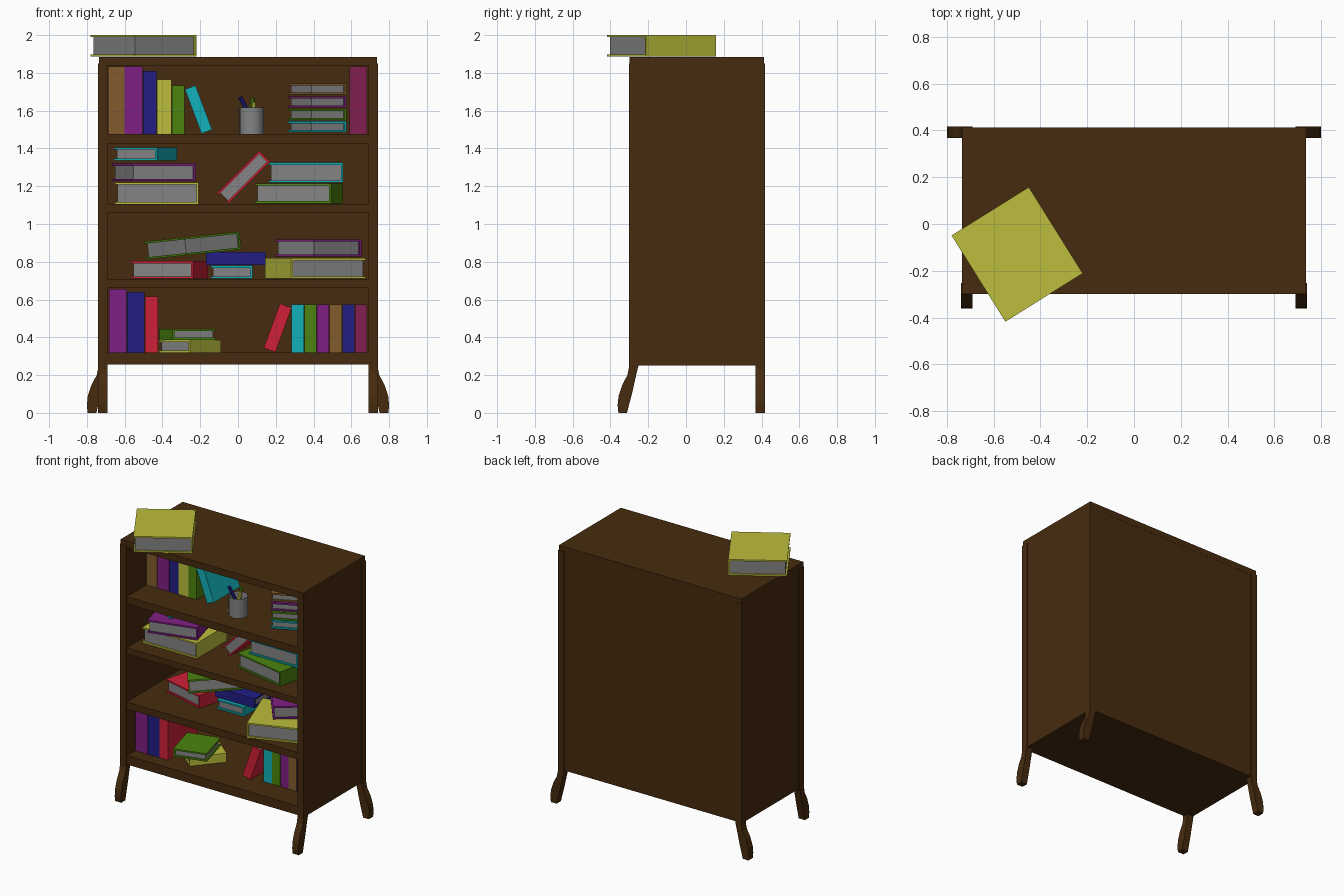
import bpy, bmesh
from math import radians
from mathutils import Matrix, Vector

if "Cube" in bpy.data.objects:
    bpy.data.objects.remove(bpy.data.objects["Cube"], do_unlink=True)


def material(name, r, g, b):
    m = bpy.data.materials.new(name)
    m.use_nodes = True
    m.diffuse_color = (r, g, b, 1)
    for n in m.node_tree.nodes:
        if n.type == 'BSDF_PRINCIPLED':
            n.inputs["Base Color"].default_value = (r, g, b, 1)
    return m


wood = material("dark_wood", .062, .024, .0045)
grey = material("paper_grey", .23, .23, .235)
tan = material("tan", .223, .107, .026)
purple = material("purple", .212, .014, .227)
navy = material("navy", .016, .013, .235)
yellow = material("yellow", .503, .515, .045)
green = material("green", .072, .235, .0045)
cyan = material("cyan", .006, .434, .479)
red = material("red", .624, .0145, .038)
maroon = material("maroon", .223, .013, .08)


def finish(name, bm, *mats):
    bmesh.ops.recalc_face_normals(bm, faces=bm.faces[:])
    mesh = bpy.data.meshes.new(name)
    bm.to_mesh(mesh)
    bm.free()
    for m in mats:
        mesh.materials.append(m)
    ob = bpy.data.objects.new(name, mesh)
    bpy.context.collection.objects.link(ob)
    return ob


def add_box(bm, lo, hi):
    lo, hi = Vector(lo), Vector(hi)
    mat = Matrix.Translation((lo + hi) / 2) @ Matrix.Diagonal((*(hi - lo), 1))
    return bmesh.ops.create_cube(bm, size=1, matrix=mat)["verts"]


def box(name, lo, hi, mat=wood):
    bm = bmesh.new()
    add_box(bm, lo, hi)
    return finish(name, bm, mat)


def add_prism(bm, points, direction):
    face = bm.faces.new([bm.verts.new(p) for p in points])
    made = bmesh.ops.extrude_face_region(bm, geom=[face])["geom"]
    verts = [v for v in made if isinstance(v, bmesh.types.BMVert)]
    bmesh.ops.translate(bm, verts=verts, vec=direction)


# Bookcase carcass
for side, s in (("left", 1), ("right", -1)):
    xs = sorted((s * .69, s * .735))
    box(side + "_side_panel", (xs[0], -.295, .25), (xs[1], .41, 1.85))
box("back_panel", (-.69, .375, .255), (.69, .412, 1.85))
box("top_board", (-.735, -.3, 1.838), (.735, .413, 1.885))
for name, z0, z1 in (("bottom_shelf", .255, .32), ("lower_shelf", .66, .71),
                     ("middle_shelf", 1.06, 1.105), ("upper_shelf", 1.425, 1.477)):
    box(name, (-.69, -.295, z0), (.69, .38, z1))

# Corner posts running down into curved legs: (outward offset, height)
LEG = [(0, 1.85), (0, .24), (.008, .2), (.035, .15), (.055, .09), (.06, .04), (.056, 0),
       (.01, 0), (0, .04), (-.018, .11), (-.038, .2), (-.05, .25), (-.05, 1.85)]
for side, s in (("left", 1), ("right", -1)):
    bm = bmesh.new()
    add_prism(bm, [(s * .69, -.302 - u, z) for u, z in LEG], (s * .05, 0, 0))
    finish("front_" + side + "_leg", bm, wood)
    bm = bmesh.new()
    add_prism(bm, [(s * (.74 + u), .368, z) for u, z in LEG], (0, .05, 0))
    finish("back_" + side + "_leg", bm, wood)


# A book: spine on local +X, length on Y, thickness on Z
def book(name, mat, w, h, t, place):
    bm = bmesh.new()
    x, z, c = w / 2, t / 2, .011
    profile = [(-x, -z), (x, -z), (x, z), (-x, z), (-x, z - c),
               (x - c, z - c), (x - c, c - z), (-x, c - z)]
    add_prism(bm, [(px, -h / 2, pz) for px, pz in profile], (0, h, 0))
    cover = set(bm.faces)
    add_box(bm, (c - x, c - h / 2, c - z), (x - c, h / 2 - c, z - c))
    for f in bm.faces:
        f.material_index = 0 if f in cover else 1
    ob = finish(name, bm, mat, grey)
    ob.matrix_world = place


def lying(name, mat, w, h, t, loc, yaw=0, tilt=0):
    book(name, mat, w, h, t, Matrix.Translation(loc)
         @ Matrix.Rotation(radians(tilt), 4, 'Y') @ Matrix.Rotation(radians(yaw), 4, 'Z'))


STAND = Matrix(((0, 0, -1), (-1, 0, 0), (0, 1, 0))).to_4x4()


def standing(name, mat, depth, height, t, loc, lean=0):
    book(name, mat, depth, height, t, Matrix.Translation(loc)
         @ Matrix.Rotation(radians(lean), 4, 'Y') @ STAND)


def row(name, x, floor, front, depth, books):
    for i, (mat, t, height) in enumerate(books, 1):
        standing(f"{name}_{i}", mat, depth, height, t - .002,
                 (x + t / 2, front + depth / 2, floor + height / 2))
        x += t


# Book on top of the case
lying("top_book", yellow, .39, .435, .115, (-.5, -.13, 1.943), 32)

# Upper shelf
row("upper_book", -.688, 1.477, -.07, .34, [(tan, .087, .356), (purple, .096, .356),
    (navy, .075, .333), (yellow, .08, .288), (green, .067, .256)])
standing("upper_leaning_book", cyan, .3, .25, .06, (-.209, .07, 1.606), -20.5)
for i, (mat, z) in enumerate(((cyan, 1.515), (green, 1.579), (purple, 1.646), (tan, 1.714)), 1):
    lying(f"upper_stack_{i}", mat, .21, .28, .058, (.42, 0, z), 25)
row("upper_end_book", .59, 1.477, -.07, .34, [(maroon, .095, .356)])

# Second shelf
lying("second_stack_1", yellow, .44, .35, .113, (-.43, 0, 1.163))
lying("second_stack_2", purple, .35, .4, .092, (-.445, 0, 1.273), 15)
lying("second_stack_3", cyan, .25, .25, .07, (-.49, 0, 1.37), -25)
lying("second_leaning_book", red, .315, .25, .08, (.03, .1, 1.247), 0, -45)
lying("second_pair_1", green, .41, .3, .105, (.323, -.03, 1.162), -12)
lying("second_pair_2", cyan, .39, .3, .105, (.36, .04, 1.272))

# Third shelf
lying("third_red_book", red, .34, .31, .092, (-.363, .09, .757), -15)
lying("third_tilted_book", green, .36, .37, .095, (-.24, .08, .886), 35, -6)
lying("third_cyan_book", cyan, .22, .3, .068, (-.033, .11, .745))
lying("third_navy_book", navy, .22, .315, .068, (-.012, .09, .817), -90)
lying("third_pair_1", yellow, .42, .4, .108, (.41, -.04, .765), 200)
lying("third_pair_2", purple, .32, .33, .092, (.425, .06, .873), 38)

# Bottom shelf
row("bottom_left_book", -.685, .32, -.2, .34,
    [(purple, .097, .336), (navy, .095, .32), (red, .07, .297)])
lying("bottom_pair_1", yellow, .215, .255, .065, (-.255, -.03, .353), -40)
lying("bottom_pair_2", green, .235, .27, .058, (-.268, -.09, .416), 195)
standing("bottom_leaning_book", red, .25, .25, .066, (.21, -.02, .45), 20)
row("bottom_right_book", .283, .32, -.11, .25, [(mat, .067, .254)
    for mat in (cyan, green, purple, tan, navy, maroon)])

# Pen cup: an open, thin-walled cylinder
CUP = Vector((.073, -.1, 1.477))
bm = bmesh.new()
bmesh.ops.create_cone(bm, cap_ends=True, segments=24, radius1=.064, radius2=.064, depth=.14,
                      matrix=Matrix.Translation(CUP + Vector((0, 0, .07))))
top = max(bm.faces, key=lambda f: f.calc_center_median().z)
bmesh.ops.inset_region(bm, faces=[top], thickness=.006)
bmesh.ops.translate(bm, verts=top.verts[:], vec=(0, 0, -.13))
cup = finish("pen_cup", bm, grey)
for p in cup.data.polygons:
    p.use_smooth = abs(p.normal.z) < .5
for e in cup.data.edges:
    a, b = (cup.data.vertices[i].co for i in e.vertices)
    e.use_edge_sharp = abs(a.z - b.z) < .001


# Pens resting in the cup
def pen(name, mat, foot, tip):
    foot, tip = CUP + Vector(foot), CUP + Vector(tip)
    axis = tip - foot
    bm = bmesh.new()
    bmesh.ops.create_cone(bm, cap_ends=True, segments=8, radius1=.012, radius2=.012,
                          depth=axis.length, matrix=Matrix.Translation((foot + tip) / 2)
                          @ axis.to_track_quat('Z', 'Y').to_matrix().to_4x4())
    finish(name, bm, mat)


pen("navy_pen", navy, (.03, 0, .02), (-.062, -.02, .195))
pen("green_pen", green, (-.02, .02, .02), (.005, .03, .19))
pen("yellow_pen", yellow, (0, -.03, .02), (.012, .01, .165))
